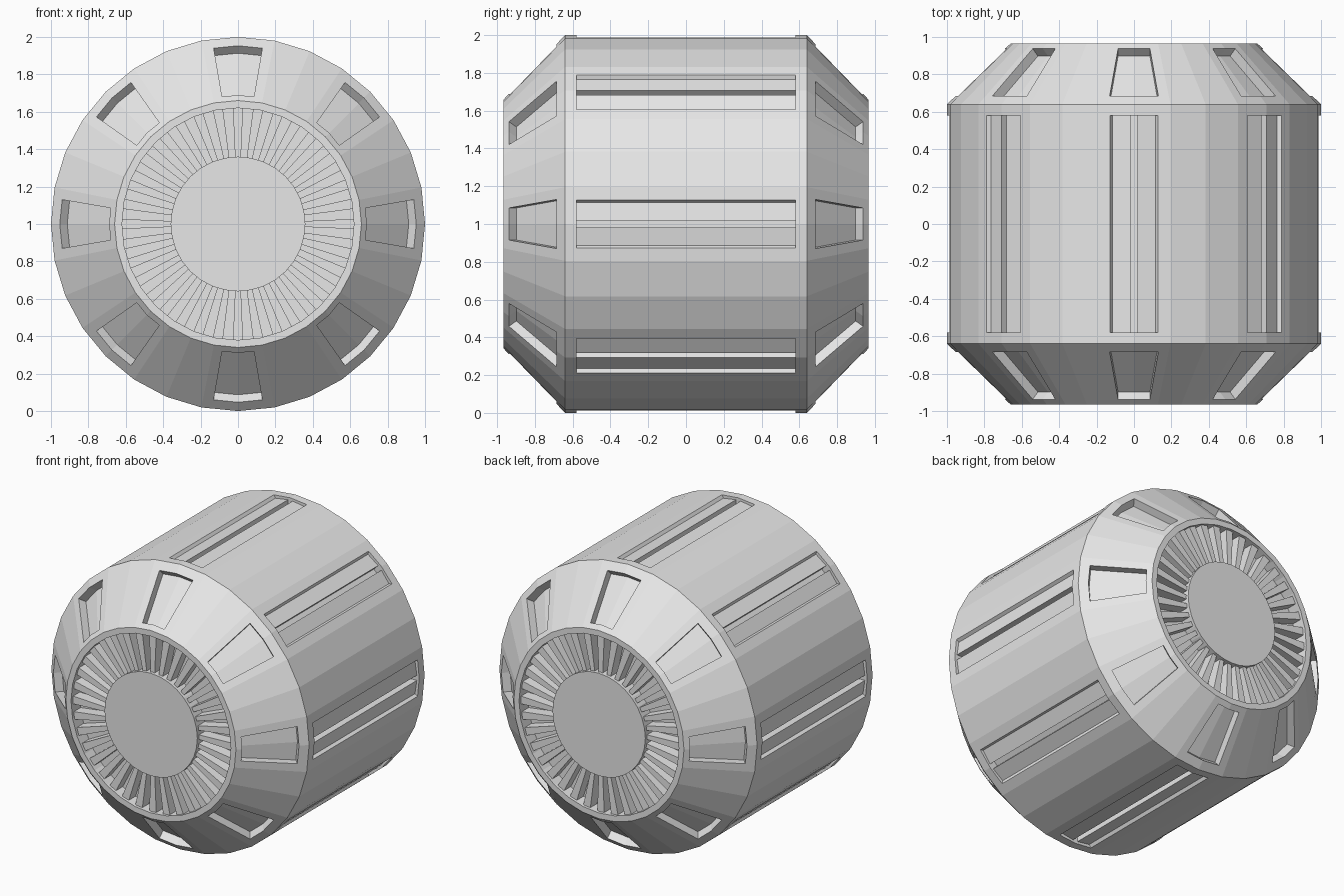
import bpy, bmesh
from math import sin, cos, pi
from mathutils import Vector

cube = bpy.data.objects.get("Cube")
if cube:
    bpy.data.objects.remove(cube, do_unlink=True)

SIDES = 32        # facets around the drum
BLADES = 36       # fan blades per end
END = 0.965       # half length of the drum
FLOOR = 0.87      # fan recess floor

grey = bpy.data.materials.new("plain_grey")
grey.use_nodes = True
grey.diffuse_color = (0.8, 0.8, 0.8, 1)
grey.node_tree.nodes["Principled BSDF"].inputs["Base Color"].default_value = (0.8, 0.8, 0.8, 1)


def polar(r, t, y, a):
    """Point at radius r and sideways offset t, turned by a about the long axis."""
    return Vector((r * sin(a) + t * cos(a), y, 1 + r * cos(a) - t * sin(a)))


def loft(bm, rings, closed=False):
    """Skin a row of equal rings; cap both ends unless closed into a loop."""
    rows = [[bm.verts.new(p) for p in ring] for ring in rings]
    n = len(rows[0])
    pairs = list(zip(rows, rows[1:]))
    if closed:
        pairs.append((rows[-1], rows[0]))
    for a, b in pairs:
        for i in range(n):
            j = (i + 1) % n
            bm.faces.new((a[i], a[j], b[j], b[i]))
    if not closed:
        bm.faces.new(rows[0])
        bm.faces.new(rows[-1])


def make(name, bm):
    bmesh.ops.recalc_face_normals(bm, faces=bm.faces)
    mesh = bpy.data.meshes.new(name)
    bm.to_mesh(mesh)
    bm.free()
    mesh.materials.append(grey)
    ob = bpy.data.objects.new(name, mesh)
    bpy.context.collection.objects.link(ob)
    return ob


def circle(r, y):
    return [polar(r, 0, y, 2 * pi * i / SIDES) for i in range(SIDES)]


# Drum: chamfered ends with a recess for the fan
half = [(0.62, FLOOR), (0.62, END), (0.66, END), (1.0, 0.64)]
profile = [(r, -y) for r, y in half] + [(r, y) for r, y in reversed(half)]
bm = bmesh.new()
loft(bm, [circle(r, y) for r, y in profile])
drum = make("drum", bm)

# Cutters: long grooved slots on the barrel, tapered pockets on both chamfers
right = [(0.154, 1.027), (0.115, 0.967), (0.018, 0.982), (0.018, 0.935)]
section = right + [(-t, r) for t, r in reversed(right)]
outer, inner = (0.953, 0.685, 0.13), (0.69, 0.938, 0.085)
out, deep = 0.03, -0.04
bm = bmesh.new()
for k in range(8):
    a = k * pi / 4
    loft(bm, [[polar(r, t, y, a) for t, r in section] for y in (-0.58, 0.58)])
    for end in (-1, 1):
        corners = [(r + d, y + d, w) for (r, y, w), d in
                   ((outer, out), (inner, out), (inner, deep), (outer, deep))]
        loft(bm, [[polar(r - 0.1 * w * abs(s), s * w, y * end, a) for r, y, w in corners]
                  for s in (-1, 0, 1)])
cutter = make("recess_cutter", bm)
cutter.hide_render = True

cut = drum.modifiers.new("recesses", 'BOOLEAN')
cut.operation = 'DIFFERENCE'
cut.solver = 'EXACT'
cut.object = cutter
bpy.context.view_layer.update()
graph = bpy.context.evaluated_depsgraph_get()
carved = bpy.data.meshes.new_from_object(drum.evaluated_get(graph))
drum.modifiers.clear()
drum.data = carved
bpy.data.objects.remove(cutter, do_unlink=True)

# Hubs and radial fan blades on both ends
for end, side in ((-1, "front"), (1, "back")):
    bm = bmesh.new()
    loft(bm, [circle(0.36, end * (FLOOR - 0.01)), circle(0.36, end * END)])
    make(side + "_hub", bm)

    bm = bmesh.new()
    spread = pi / BLADES / 2
    for k in range(BLADES):
        a = 2 * pi * k / BLADES
        loft(bm, [[polar(r, 0, end * y, a + s * spread)
                   for r, s in ((0.35, -1), (0.625, -1), (0.625, 1), (0.35, 1))]
                  for y in (FLOOR - 0.01, END - 0.02)])
    make(side + "_fan_blades", bm)
